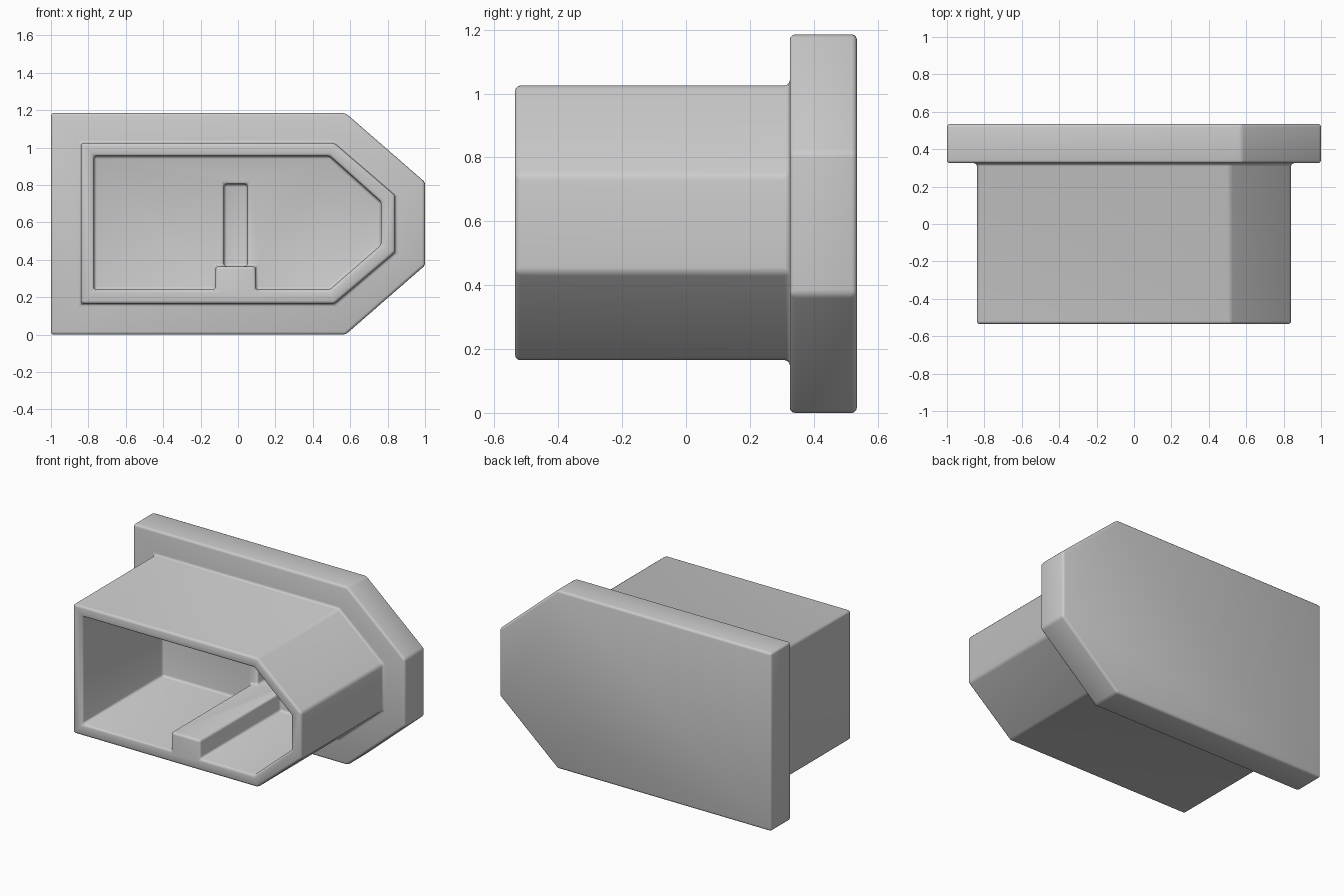
import bpy
import bmesh
from math import radians

cube = bpy.data.objects.get("Cube")
if cube:
    bpy.data.objects.remove(cube, do_unlink=True)

grey = bpy.data.materials.new("plain grey")
grey.use_nodes = True
grey.diffuse_color = (0.6, 0.6, 0.6, 1)
grey.node_tree.nodes["Principled BSDF"].inputs["Base Color"].default_value = (0.6, 0.6, 0.6, 1)


def prism(name, outline, y0, y1):
    """Extrude an x-z outline from y0 to y1."""
    mesh = bpy.data.meshes.new(name)
    bm = bmesh.new()
    face = bm.faces.new([bm.verts.new((x, y0, z)) for x, z in outline])
    side = bmesh.ops.extrude_face_region(bm, geom=[face])
    for v in side["geom"]:
        if isinstance(v, bmesh.types.BMVert):
            v.co.y = y1
    bmesh.ops.recalc_face_normals(bm, faces=bm.faces)
    bm.to_mesh(mesh)
    bm.free()
    obj = bpy.data.objects.new(name, mesh)
    bpy.context.collection.objects.link(obj)
    mesh.materials.append(grey)
    return obj


def pointed(left, right, shoulder, bottom, top, low, high, notch=()):
    """Rectangle with two chamfered right corners and an optional floor notch."""
    return [(left, bottom), *notch, (shoulder, bottom), (right, low),
            (right, high), (shoulder, top), (left, top)]


def combine(target, tool, operation):
    mod = target.modifiers.new(tool.name, "BOOLEAN")
    mod.operation = operation
    mod.solver = "EXACT"
    mod.object = tool
    tool.hide_render = True
    bpy.context.view_layer.objects.active = target
    bpy.ops.object.modifier_apply(modifier=mod.name)
    bpy.data.objects.remove(tool, do_unlink=True)


# Flange and sleeve
cap = prism("pointed_cap", pointed(-1, 1, 0.575, 0, 1.185, 0.37, 0.815), 0.325, 0.535)
sleeve = prism("sleeve", pointed(-0.84, 0.84, 0.515, 0.165, 1.025, 0.44, 0.745), -0.535, 0.42)
combine(cap, sleeve, "UNION")

# Hollow interior, leaving a key rib on the floor
floor, rib_top = 0.24, 0.365
rib = [(-0.12, floor), (-0.12, rib_top), (0.095, rib_top), (0.095, floor)]
cavity = prism("cavity", pointed(-0.77, 0.765, 0.49, floor, 0.955, 0.48, 0.71, rib), -0.7, 0.31)
combine(cap, cavity, "DIFFERENCE")

# Slot in the inner wall above the rib
slot = prism("slot", [(-0.075, rib_top), (0.05, rib_top), (0.05, 0.805), (-0.075, 0.805)], 0.2, 0.42)
combine(cap, slot, "DIFFERENCE")

# Remove flat seams, then round every edge
bm = bmesh.new()
bm.from_mesh(cap.data)
bmesh.ops.remove_doubles(bm, verts=bm.verts, dist=0.0005)
bmesh.ops.dissolve_limit(bm, angle_limit=radians(1), verts=bm.verts, edges=bm.edges)
bm.to_mesh(cap.data)
bm.free()

bevel = cap.modifiers.new("rounded_edges", "BEVEL")
bevel.width = 0.016
bevel.segments = 3
bevel.limit_method = "ANGLE"
bevel.angle_limit = radians(25)
bevel.use_clamp_overlap = False

bpy.ops.object.select_all(action="DESELECT")
cap.select_set(True)
bpy.context.view_layer.objects.active = cap
bpy.ops.object.modifier_apply(modifier=bevel.name)
bpy.ops.object.shade_smooth_by_angle(angle=radians(35))
